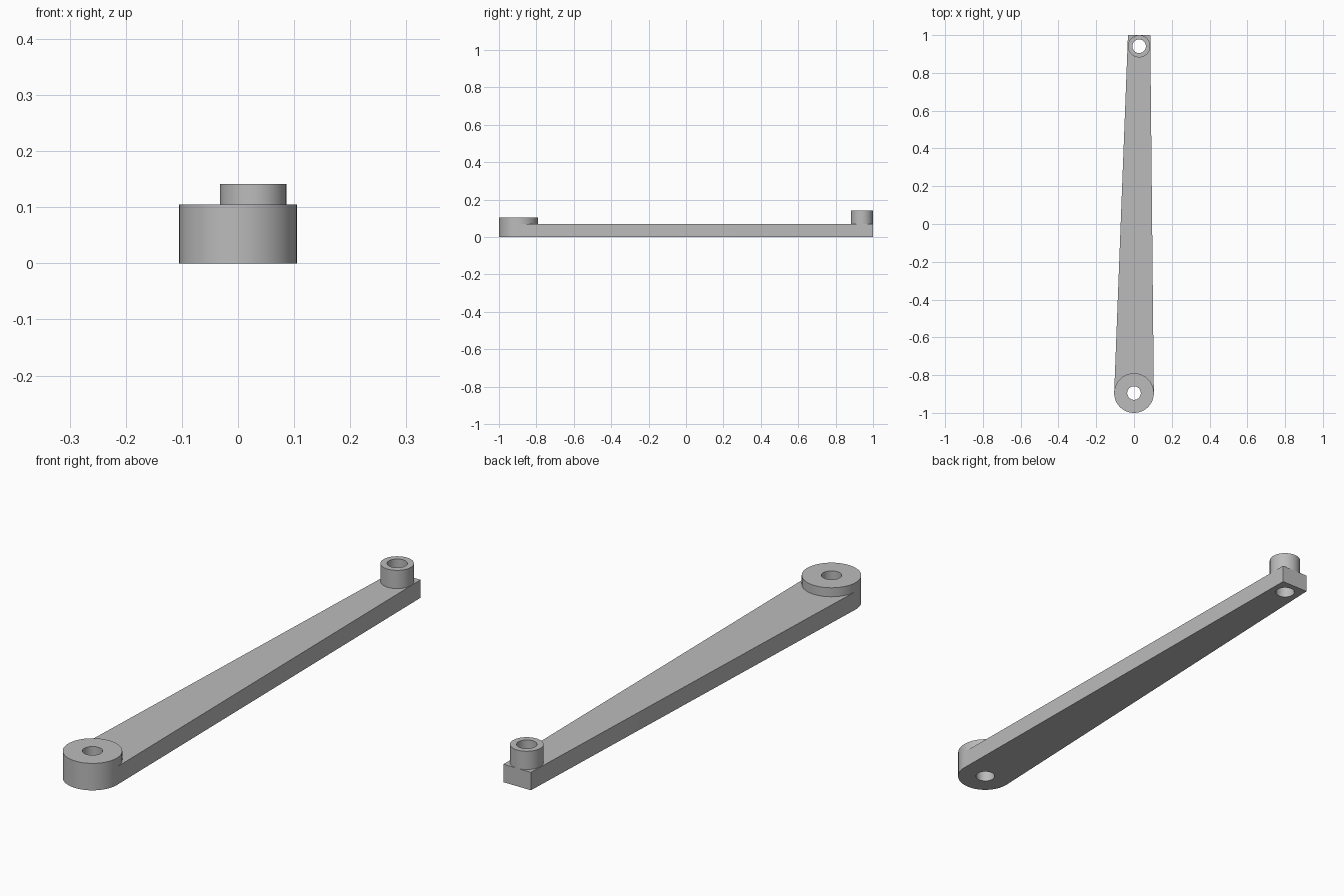
import bpy, bmesh
from math import sin, cos, pi, radians

cube = bpy.data.objects.get("Cube")
if cube:
    bpy.data.objects.remove(cube, do_unlink=True)

grey = bpy.data.materials.new("plain_grey")
grey.use_nodes = True
colour = (0.5, 0.5, 0.5, 1)
grey.diffuse_color = colour
grey.node_tree.nodes["Principled BSDF"].inputs["Base Color"].default_value = colour

SEGMENTS = 64
THICK = 0.07
PIVOT, PIVOT_R = (0.0, -0.895), 0.105
TIP, TIP_R = (0.027, 0.941), 0.059
HOLE_R = 0.036


def arc(centre, radius, start=0, count=SEGMENTS):
    """Points of a circle, or of part of one, counter-clockwise."""
    steps = [start + 2 * pi * i / SEGMENTS for i in range(count)]
    return [(centre[0] + radius * cos(a), centre[1] + radius * sin(a)) for a in steps]


def plate(name, loops, bottom, top):
    """Filled flat outline with holes, extruded from bottom to top."""
    curve = bpy.data.curves.new(name, "CURVE")
    curve.dimensions = "2D"
    curve.fill_mode = "BOTH"
    curve.extrude = (top - bottom) / 2
    for loop in loops:
        spline = curve.splines.new("POLY")
        spline.points.add(len(loop) - 1)
        for point, (x, y) in zip(spline.points, loop):
            point.co = (x, y, 0, 1)
        spline.use_cyclic_u = True
    obj = bpy.data.objects.new(name, curve)
    bpy.context.collection.objects.link(obj)
    bpy.ops.object.select_all(action="DESELECT")
    obj.select_set(True)
    bpy.context.view_layer.objects.active = obj
    bpy.ops.object.convert(target="MESH")
    obj = bpy.context.view_layer.objects.active
    # Weld the caps to the walls and set the plate at its height
    bm = bmesh.new()
    bm.from_mesh(obj.data)
    bmesh.ops.remove_doubles(bm, verts=bm.verts, dist=0.00005)
    bmesh.ops.translate(bm, verts=bm.verts, vec=(0, 0, (top + bottom) / 2))
    bmesh.ops.recalc_face_normals(bm, faces=bm.faces)
    bm.to_mesh(obj.data)
    bm.free()
    obj.data.materials.clear()
    obj.data.materials.append(grey)
    bpy.ops.object.shade_smooth_by_angle(angle=radians(30))
    return obj


pivot_hole = arc(PIVOT, HOLE_R)
tip_hole = arc(TIP, HOLE_R)

# Tapered arm: round at the pivot end, square at the tip end
half_round = arc(PIVOT, PIVOT_R, pi, SEGMENTS // 2 + 1)
corners = [(TIP[0] + TIP_R, 1.0), (TIP[0] - TIP_R, 1.0)]
plate("tapered_arm", [half_round + corners, pivot_hole, tip_hole], 0, THICK)

# Raised bored bosses at both ends
plate("pivot_boss", [arc(PIVOT, PIVOT_R), pivot_hole], THICK, 0.105)
plate("tip_boss", [arc(TIP, TIP_R), tip_hole], THICK, 0.141)
